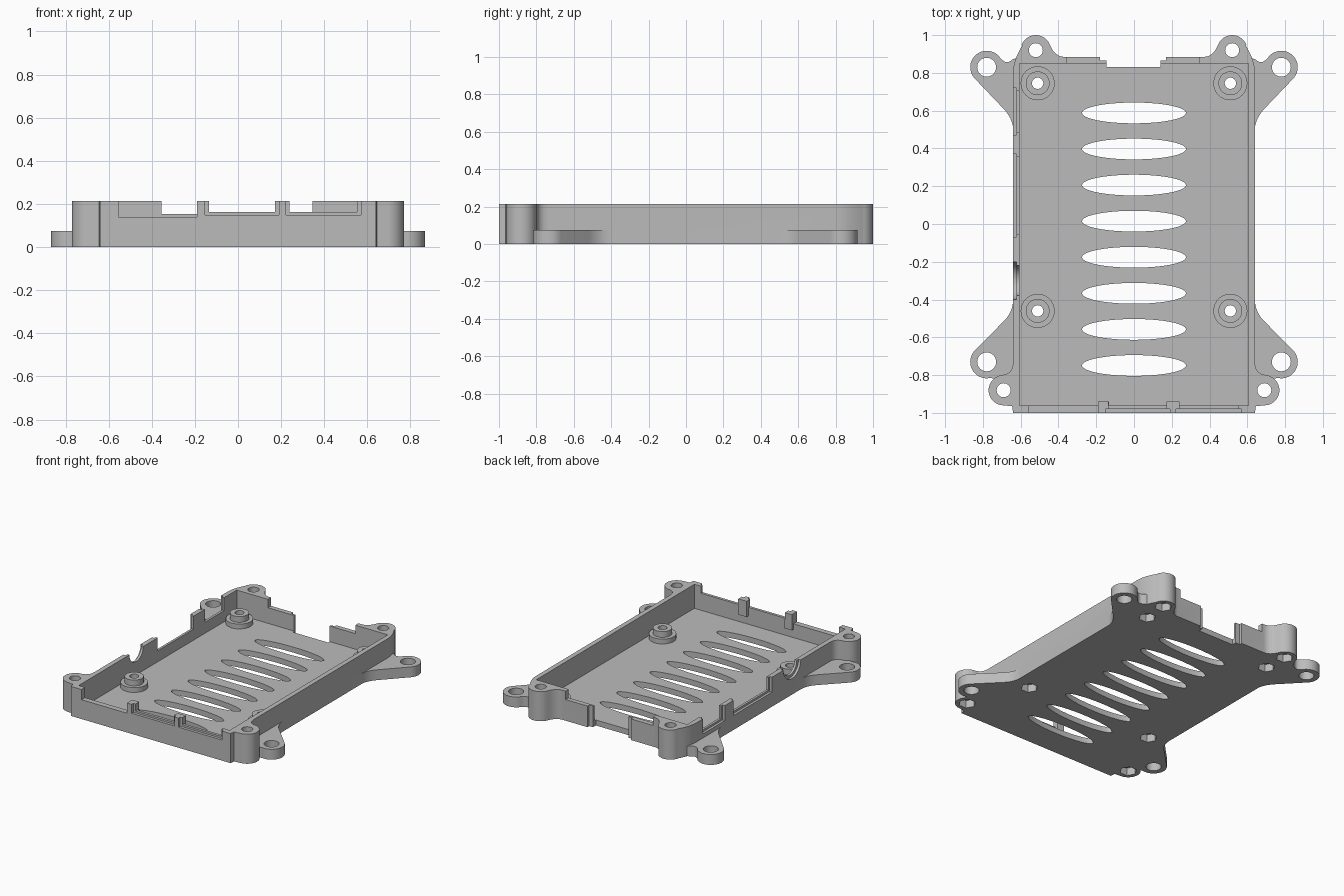
import bpy, bmesh
from math import sin, cos, pi, radians
from mathutils import Matrix

old = bpy.data.objects.get("Cube")
if old:
    bpy.data.objects.remove(old)

TOP, FLOOR, EAR = 0.214, 0.04, 0.075

grey = bpy.data.materials.new("light_grey_plastic")
grey.use_nodes = True
colour = (0.5, 0.5, 0.5, 1)
grey.diffuse_color = colour
grey.node_tree.nodes["Principled BSDF"].inputs["Base Color"].default_value = colour


def arc(cx, cy, r, a0, a1, n=20):
    angles = [radians(a0 + (a1 - a0) * i / n) for i in range(n + 1)]
    return [(cx + r * cos(a), cy + r * sin(a)) for a in angles]


def bezier(p0, p1, p2, n=8):
    ts = [i / n for i in range(n + 1)]
    return [tuple((1 - t) ** 2 * a + 2 * t * (1 - t) * b + t * t * c
                  for a, b, c in zip(p0, p1, p2)) for t in ts]


def prism(name, pts, z0, z1):
    """Extrude a flat outline from z0 to z1."""
    clean = [p for i, p in enumerate(pts)
             if abs(p[0] - pts[i - 1][0]) + abs(p[1] - pts[i - 1][1]) > 1e-5]
    bm = bmesh.new()
    face = bm.faces.new([bm.verts.new((x, y, z0)) for x, y in clean])
    ext = bmesh.ops.extrude_face_region(bm, geom=[face])
    verts = [v for v in ext["geom"] if isinstance(v, bmesh.types.BMVert)]
    bmesh.ops.translate(bm, verts=verts, vec=(0, 0, z1 - z0))
    bmesh.ops.recalc_face_normals(bm, faces=bm.faces)
    mesh = bpy.data.meshes.new(name)
    bm.to_mesh(mesh)
    bm.free()
    mesh.materials.append(grey)
    obj = bpy.data.objects.new(name, mesh)
    bpy.context.collection.objects.link(obj)
    return obj


def box(name, x0, x1, y0, y1, z0, z1):
    return prism(name, [(x0, y0), (x1, y0), (x1, y1), (x0, y1)], z0, z1)


def cylinder(name, x, y, r, z0, z1, sides=40, squash=1):
    pts = [(x + px, y + py * squash) for px, py in arc(0, 0, r, 0, 360, sides)[:-1]]
    return prism(name, pts, z0, z1)


def combine(target, parts, operation):
    """Boolean all parts into the target and discard them."""
    for part in parts:
        part.hide_render = True
        mod = target.modifiers.new("combine", "BOOLEAN")
        mod.operation, mod.solver, mod.object = operation, "EXACT", part
    graph = bpy.context.evaluated_depsgraph_get()
    mesh = bpy.data.meshes.new_from_object(target.evaluated_get(graph))
    target.modifiers.clear()
    target.data = mesh
    for part in parts:
        bpy.data.objects.remove(part)


# Tray outline, one half then mirrored, with full-height screw bosses
half = [(0, -1), (0.64, -1), (0.645, -0.965)]
half += arc(0.69, -0.88, 0.08, -90, 70)
half += bezier((0.71, -0.80), (0.64, -0.80), (0.64, -0.73))
half += bezier((0.64, 0.80), (0.64, 0.865), (0.592, 0.945))
half += arc(0.52, 0.92, 0.08, 20, 155)
half += bezier((0.447, 0.953), (0.42, 0.885), (0.37, 0.885))
half += [(0, 0.885)]
mirror = [(-x, y) for x, y in reversed(half[1:-1])]
tray = prism("case_tray", half + mirror, 0, TOP)

# Low mounting ears at the four corners
front_ear = [(0.62, -0.39)] + arc(0.78, -0.73, 0.087, -100, 45)
front_ear = ([(0.62, -0.80), (0.70, -0.82)] + front_ear[1:]
             + bezier((0.70, -0.525), (0.64, -0.47), (0.64, -0.40)) + [(0.62, -0.40)])
back_ear = ([(0.62, 0.50)] + bezier((0.64, 0.50), (0.64, 0.56), (0.70, 0.62))
            + arc(0.78, 0.83, 0.087, -45, 120)
            + bezier((0.72, 0.895), (0.68, 0.835), (0.645, 0.87)) + [(0.62, 0.88)])
ears = []
for outline in (front_ear, back_ear):
    for s in (1, -1):
        ears.append(prism("mounting_ear", [(s * x, y) for x, y in outline], 0, EAR))
combine(tray, ears, "UNION")
combine(tray, [box("cavity", -0.605, 0.605, -0.96, 0.85, FLOOR, 1)], "DIFFERENCE")

# Board standoffs and front posts
standoffs = [(s * 0.51, y) for s in (1, -1) for y in (-0.46, 0.745)]
added = []
for x, y in standoffs:
    added.append(cylinder("standoff_base", x, y, 0.09, 0.02, 0.075))
    added.append(cylinder("standoff_top", x, y, 0.063, 0.03, 0.117))
for x0, x1 in ((-0.19, -0.132), (0.172, 0.24)):
    added.append(box("front_post", x0, x1, -0.975, -0.94, 0.10, TOP))
combine(tray, added, "UNION")

cuts = []
# Floor vents
for i in range(8):
    cuts.append(cylinder("vent", 0, 0.588 - i * 0.191, 0.275, -1, 0.1, 64, 0.2))

# Screw holes with hexagonal nut pockets underneath
bosses = [(s * x, y) for s in (1, -1) for x, y in ((0.69, -0.88), (0.52, 0.92))]
for x, y in standoffs + bosses:
    r = 0.03 if (x, y) in standoffs else 0.037
    cuts.append(cylinder("screw_hole", x, y, r, -1, 1, 32))
    cuts.append(cylinder("nut_pocket", x, y, 0.057, -1, 0.055, 6))
for s in (1, -1):
    for y in (-0.73, 0.83):
        cuts.append(cylinder("ear_hole", s * 0.78, y, 0.05, -1, 1, 32))

# Front port openings with shallow outer recesses
cuts.append(box("front_port", -0.555, -0.19, -1.1, -0.95, 0.14, 1))
for x0, x1 in ((-0.152, 0.19), (0.222, 0.57)):
    cuts.append(box("front_recess", x0, x1, -1.1, -0.98, 0.149, 1))
    cuts.append(box("front_port", x0 + 0.018, x1 - 0.018, -1.1, -0.93, 0.163, 1))

# Card opening in the back wall
cuts.append(box("back_lowering", -0.355, 0.345, 0.8, 1.1, 0.153, 1))
cuts.append(box("card_step", -0.18, 0.17, 0.865, 1.1, -1, 1))
cuts.append(box("card_gap", -0.145, 0.14, 0.832, 1.1, -1, 1))

# Side port openings
for y0, y1 in ((0.47, 0.72), (-0.07, 0.37)):
    cuts.append(box("side_recess", -0.7, -0.622, y0, y1, 0.105, 1))
    cuts.append(box("side_port", -0.7, -0.59, y0 + 0.015, y1 - 0.015, 0.12, 1))

# Round side jack opening
for r, x0, x1 in ((0.1, -0.7, -0.622), (0.08, -0.7, -0.59)):
    jack = cylinder("round_port", 0, 0, r, 0, x1 - x0)
    jack.data.transform(Matrix.Translation((x0, -0.3, TOP + 0.002))
                        @ Matrix.Rotation(pi / 2, 4, "Y"))
    cuts.append(jack)
combine(tray, cuts, "DIFFERENCE")

# Smooth the curved walls, keep hard edges
bpy.ops.object.select_all(action="DESELECT")
tray.select_set(True)
bpy.context.view_layer.objects.active = tray
bpy.ops.object.shade_smooth_by_angle(angle=radians(30))
